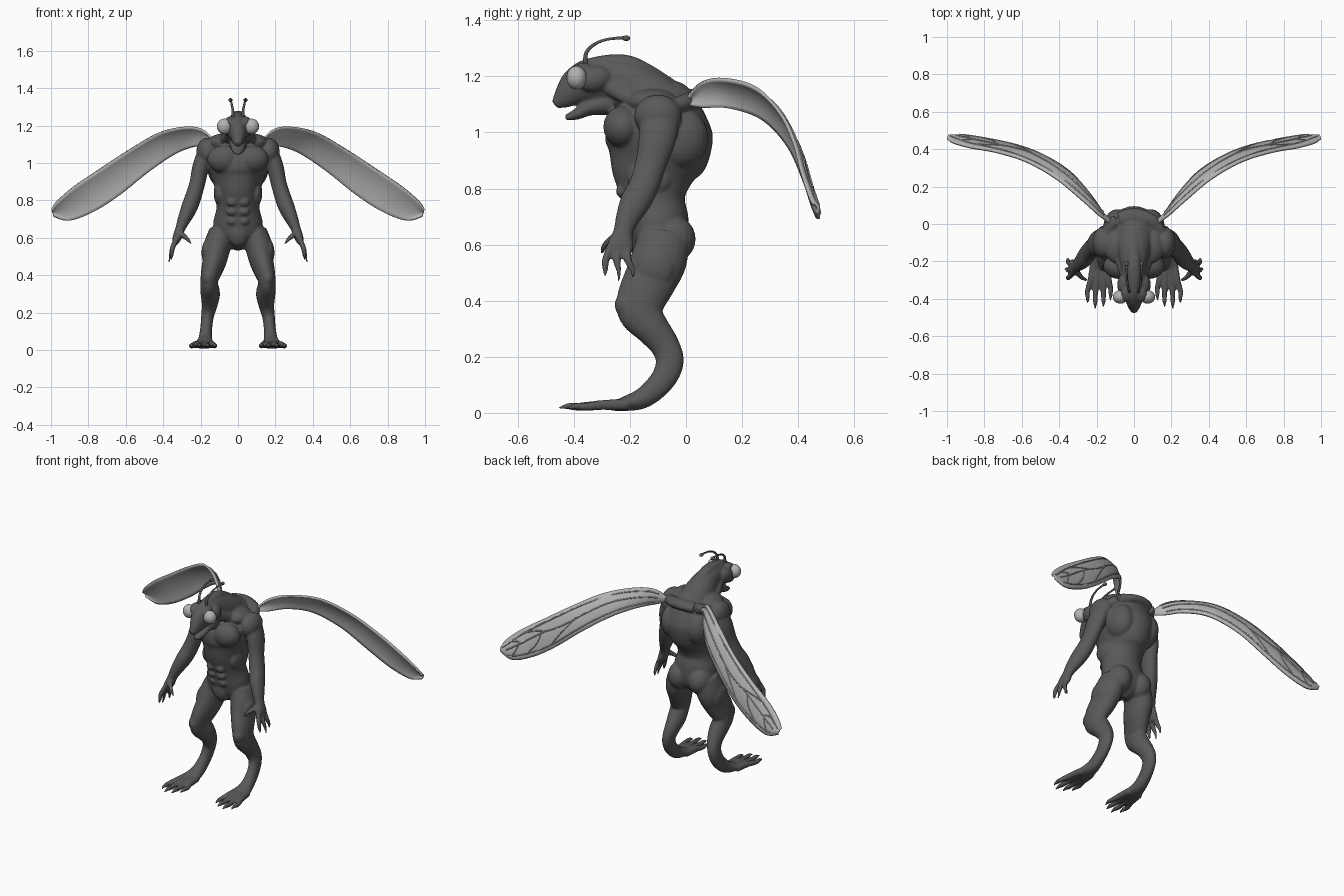
import bpy, bmesh, math
from mathutils import Vector, Matrix


def material(name, g):
    m = bpy.data.materials.new(name)
    m.diffuse_color = (g, g, g, 1)
    return m


DARK, LIGHT = material("dark_grey", 0.1), material("light_grey", 0.45)


def spline(pts, t):
    """Catmull-Rom through a list of tuples, t in 0..1"""
    n = len(pts) - 1
    i = min(int(t * n), n - 1)
    f = t * n - i
    a, b, c, d = (Vector(pts[max(0, min(n, i + k))]) for k in (-1, 0, 1, 2))
    return 0.5 * (2 * b + (c - a) * f + (2 * a - 5 * b + 4 * c - d) * f * f + (3 * b - a - 3 * c + d) * f ** 3)


def tube(bm, pts, s=1, seg=20):
    """Loft of elliptical rings; each point is x, y, z, half width, half depth"""
    n = (len(pts) - 1) * 5
    P = [spline(pts, i / n) for i in range(n + 1)]
    C = [Vector((p[0] * s, p[1], p[2])) for p in P]
    rings = []
    for i, p in enumerate(P):
        t = (C[min(n, i + 1)] - C[max(0, i - 1)]).normalized()
        ref = Vector((1, 0, 0)) if abs(t.x) < 0.85 else Vector((0, 1, 0))
        u = (ref - t * ref.dot(t)).normalized()
        v = t.cross(u)
        ring = []
        for k in range(seg):
            a = 2 * math.pi * k / seg
            ring.append(bm.verts.new(C[i] + u * max(p[3], .003) * math.cos(a) + v * max(p[4], .003) * math.sin(a)))
        rings.append(ring)
    for a, b in zip(rings, rings[1:]):
        for k in range(seg):
            j = (k + 1) % seg
            bm.faces.new((a[k], a[j], b[j], b[k]))
    bm.faces.new(rings[0][::-1])
    bm.faces.new(rings[-1])


def blob(bm, c, r, s=1, tilt=0):
    """Ellipsoid muscle, tilted about x"""
    m = Matrix.Translation((c[0] * s, c[1], c[2])) @ Matrix.Rotation(tilt, 4, 'X') @ Matrix.Diagonal((*r, 1))
    bmesh.ops.create_uvsphere(bm, u_segments=20, v_segments=12, radius=1, matrix=m)


def finish(bm, name, mat):
    bmesh.ops.recalc_face_normals(bm, faces=bm.faces)
    for f in bm.faces:
        f.smooth = True
    me = bpy.data.meshes.new(name)
    bm.to_mesh(me)
    bm.free()
    me.materials.append(mat)
    ob = bpy.data.objects.new(name, me)
    bpy.context.collection.objects.link(ob)
    return ob


# Torso, neck, head and jaw
bm = bmesh.new()
tube(bm, [(0, -.10, .54, .03, .04), (0, -.09, .60, .12, .095), (0, -.10, .68, .132, .11), (0, -.115, .76, .115, .112),
          (0, -.115, .85, .12, .15), (0, -.10, .93, .145, .185), (0, -.095, 1.01, .165, .19),
          (0, -.09, 1.08, .15, .155), (0, -.09, 1.13, .10, .11), (0, -.1, 1.16, .05, .06)], seg=32)
tube(bm, [(0, .02, 1.06, .09, .06), (0, -.07, 1.10, .10, .085), (0, -.16, 1.15, .085, .09), (0, -.24, 1.18, .068, .088),
          (0, -.31, 1.185, .062, .08), (0, -.38, 1.17, .052, .07), (0, -.435, 1.125, .034, .042),
          (0, -.468, 1.098, .016, .016)], seg=28)
tube(bm, [(0, -.26, 1.11, .05, .05), (0, -.34, 1.09, .042, .03), (0, -.39, 1.065, .032, .02), (0, -.43, 1.052, .016, .01)])
# Crest, collar shell and lower belly
tube(bm, [(0, -.44, 1.16, .01, .012), (0, -.39, 1.225, .02, .02), (0, -.30, 1.252, .032, .022), (0, -.21, 1.252, .034, .024),
          (0, -.13, 1.215, .03, .025), (0, -.03, 1.155, .04, .02)])
tube(bm, [(-.15, -.05, 1.09, .03, .03), (-.09, .015, 1.115, .04, .03), (0, .035, 1.125, .05, .03),
          (.09, .015, 1.115, .04, .03), (.15, -.05, 1.09, .03, .03)])
blob(bm, (0, -.16, .63), (.06, .05, .08))

for s in (1, -1):
    # Torso muscles and eye sockets
    blob(bm, (.075, -.225, 1.02), (.09, .07, .075), s)
    for z, y in ((.69, -.2), (.74, -.215), (.79, -.228)):
        blob(bm, (.032, y, z), (.03, .022, .024), s)
    blob(bm, (.09, -.02, .98), (.075, .10, .11), s)
    blob(bm, (.10, -.13, .84), (.03, .08, .07), s)
    blob(bm, (.165, -.10, 1.06), (.058, .085, .075), s)
    blob(bm, (.09, -.12, 1.11), (.07, .09, .045), s)
    blob(bm, (.072, -.05, .62), (.072, .085, .085), s)
    blob(bm, (.052, -.325, 1.19), (.038, .06, .045), s, .3)
    blob(bm, (.04, -.38, 1.225), (.03, .04, .02), s, .4)
    tube(bm, [(.05, -.28, 1.17, .02, .03), (.075, -.19, 1.12, .025, .03), (.08, -.06, 1.09, .03, .03)], s)
    # Arm
    tube(bm, [(.15, -.09, 1.09, .05, .07), (.195, -.10, .99, .046, .068), (.218, -.125, .89, .042, .056),
              (.242, -.15, .81, .044, .054), (.265, -.182, .75, .042, .054), (.292, -.21, .69, .033, .042),
              (.31, -.224, .645, .026, .035), (.326, -.233, .60, .024, .047), (.335, -.236, .57, .016, .04)], s)
    # Fingers and thumb
    for y0, x, y, z in ((-.268, .362, -.288, .485), (-.238, .37, -.24, .465), (-.208, .357, -.19, .48)):
        tube(bm, [(.33, y0, .595, .014, .014), (.35, (y0 + y) / 2 - .008, .545, .014, .014),
                  ((x + .35) / 2, y, .51, .010, .010), (x, y, z, .004, .004)], s, 12)
    tube(bm, [(.315, -.24, .635, .018, .018), (.29, -.275, .61, .014, .014), (.268, -.293, .59, .011, .011),
              (.248, -.30, .565, .004, .004)], s, 12)
    # Leg down to the foot pad
    tube(bm, [(.085, -.08, .63, .07, .09), (.112, -.095, .55, .073, .10), (.125, -.125, .48, .065, .095),
              (.145, -.158, .41, .054, .088), (.155, -.165, .36, .046, .078), (.148, -.12, .30, .052, .062),
              (.152, -.075, .24, .042, .052), (.163, -.058, .18, .034, .05), (.17, -.085, .115, .032, .045),
              (.175, -.15, .055, .038, .038), (.18, -.22, .032, .052, .026), (.182, -.27, .022, .05, .014)], s)
    blob(bm, (.158, -.205, .385), (.036, .05, .05), s)
    blob(bm, (.165, -.11, .52), (.03, .07, .07), s)
    # Toes
    for x0, x, y in ((.145, .125, -.41), (.168, .163, -.445), (.195, .207, -.455), (.215, .248, -.425)):
        tube(bm, [(x0, -.21, .03, .02, .022), ((x0 + x) / 2, -.30, .028, .017, .018),
                  (x, y + .07, .022, .014, .015), (x, y + .035, .024, .012, .012), (x, y, .016, .004, .004)], s, 12)
body = finish(bm, "body", DARK)
md = body.modifiers.new("merge", 'REMESH')
md.mode, md.voxel_size, md.use_smooth_shade = 'VOXEL', .0062, True
md = body.modifiers.new("soften", 'SMOOTH')
md.factor, md.iterations = .5, 5

# Antennae
bm = bmesh.new()
for s in (1, -1):
    tube(bm, [(.025, -.36, 1.24, .009, .009), (.028, -.355, 1.285, .007, .007), (.034, -.325, 1.315, .006, .006),
              (.038, -.28, 1.332, .005, .005), (.04, -.22, 1.338, .006, .006)], s, 10)
    blob(bm, (.04, -.213, 1.336), (.011, .014, .01), s)
finish(bm, "antennae", DARK)

# Eyes
bm = bmesh.new()
for s in (1, -1):
    blob(bm, (.073, -.39, 1.195), (.04, .036, .042), s)
finish(bm, "eyes", LIGHT)

# Wing surface between an upper and a lower edge
UPPER = [(.13, .0, 1.115), (.19, .05, 1.175), (.28, .13, 1.19), (.42, .245, 1.16), (.58, .335, 1.07),
         (.74, .385, .965), (.88, .41, .87), (.97, .435, .79), (.995, .45, .745)]
LOWER = [(.125, .005, 1.10), (.17, .05, 1.09), (.24, .16, 1.085), (.34, .275, 1.045), (.48, .365, .95),
         (.63, .42, .83), (.77, .45, .74), (.90, .47, .692), (.985, .465, .715)]


def wing(u, v, lift=0):
    a, b = spline(UPPER, u), spline(LOWER, u)
    t = spline(UPPER, min(u + .02, 1)) - spline(UPPER, max(u - .02, 0))
    n = t.cross(b - a).normalized()
    if n.y + n.z < 0:
        n = -n
    return a.lerp(b, v) + n * (.06 * v * (1 - v) + lift)


bm = bmesh.new()
NU, NV = 48, 10
grid = [[bm.verts.new(wing(i / NU, j / NV)) for j in range(NV + 1)] for i in range(NU + 1)]
for i in range(NU):
    for j in range(NV):
        bm.faces.new((grid[i][j], grid[i + 1][j], grid[i + 1][j + 1], grid[i][j + 1]))
wings = finish(bm, "wings", LIGHT)
md = wings.modifiers.new("thickness", 'SOLIDIFY')
md.thickness, md.offset = .012, 0
wings.modifiers.new("both_sides", 'MIRROR')

# Raised veins on the back of each wing, as (along, across) paths
VEINS = [[(.1, .2), (.4, .14), (.7, .14), (.95, .3)], [(.12, .55), (.35, .45), (.55, .5), (.66, .4), (.9, .5)],
         [(.15, .85), (.4, .85), (.65, .88), (.9, .8)], [(.5, .48), (.58, .7), (.64, .88)],
         [(.66, .42), (.7, .65), (.78, .86)], [(.62, .42), (.68, .25), (.74, .14)],
         [(.78, .45), (.8, .3), (.84, .2)], [(.8, .48), (.84, .68), (.87, .82)]]
bm = bmesh.new()
for path in VEINS:
    pts = [spline(path, k / 8) for k in range(9)]
    for s in (1, -1):
        tube(bm, [(*wing(p[0], p[1], .006), .004, .004) for p in pts], s, 6)
finish(bm, "wing_veins", LIGHT)
